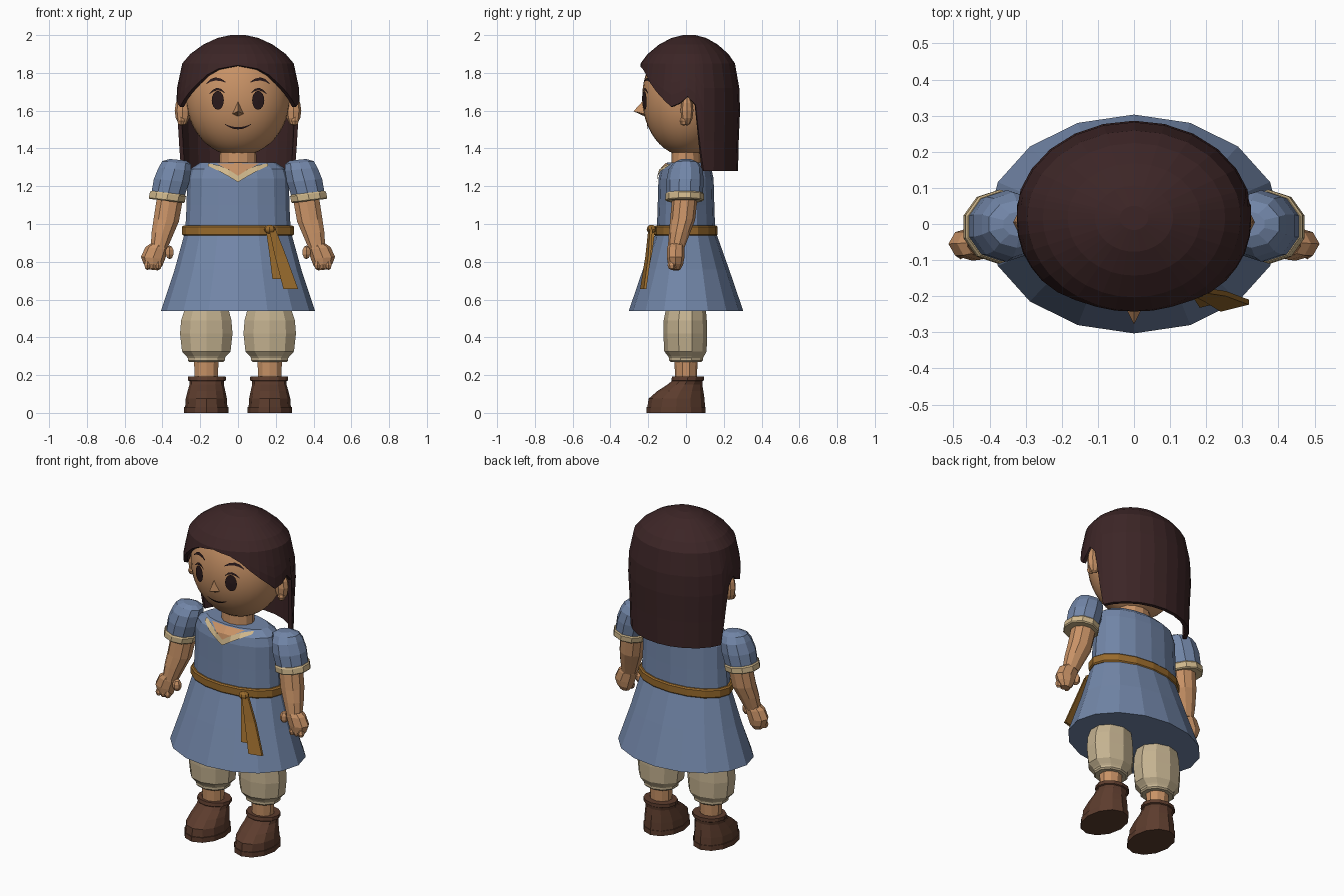
import bpy, bmesh, math
from mathutils import Vector


def material(name, r, g, b):
    m = bpy.data.materials.new(name)
    lin = [(c / 255 / 12.92) if c < 11 else ((c / 255 + 0.055) / 1.055) ** 2.4 for c in (r, g, b)]
    m.diffuse_color = (*lin, 1)
    return m


SKIN = material("skin", 200, 146, 102)
HAIR = material("dark_brown_hair", 60, 37, 38)
BLUE = material("blue_cloth", 114, 134, 168)
CREAM = material("cream_cloth", 196, 178, 144)
TRIM = material("pale_trim", 208, 184, 140)
LEATHER = material("tan_belt", 152, 106, 44)
BOOT = material("brown_boot", 92, 60, 45)
INK = material("face_ink", 42, 26, 28)


def interp(table, t):
    """Piecewise linear lookup in (key, values...) rows with rising keys."""
    for a, b in zip(table, table[1:]):
        if t <= b[0]:
            f = max(0, (t - a[0]) / (b[0] - a[0]))
            return [p + (q - p) * f for p, q in zip(a[1:], b[1:])]
    return list(table[-1][1:])


def make(name, verts, faces, mat, fix=True):
    me = bpy.data.meshes.new(name)
    me.from_pydata(verts, [], faces)
    if fix:
        bm = bmesh.new()
        bm.from_mesh(me)
        bmesh.ops.recalc_face_normals(bm, faces=bm.faces)
        bm.to_mesh(me)
        bm.free()
    me.materials.append(mat)
    ob = bpy.data.objects.new(name, me)
    bpy.context.collection.objects.link(ob)
    return ob


def loft(name, rings, mat, n=10, side=1, tilt=0.0):
    """Capped stack of horizontal ellipses: (z, centre x, centre y, radius x, radius y)."""
    verts, faces = [], []
    for z, cx, cy, rx, ry in rings:
        for i in range(n):
            a = 2 * math.pi * i / n
            dx = rx * math.sin(a)
            verts.append((side * (cx + dx), cy - ry * math.cos(a), z + tilt * dx))
    for r in range(len(rings) - 1):
        for i in range(n):
            j = (i + 1) % n
            faces.append((r * n + i, r * n + j, r * n + n + j, r * n + n + i))
    faces += [tuple(range(n)), tuple(range(len(verts) - n, len(verts)))]
    return make(name, verts, faces, mat)


def ball(name, loc, scale, mat, seg=10, rings=6):
    bm = bmesh.new()
    bmesh.ops.create_uvsphere(bm, u_segments=seg, v_segments=rings, radius=1)
    for v in bm.verts:
        v.co = Vector([c * s + o for c, s, o in zip(v.co, scale, loc)])
    me = bpy.data.meshes.new(name)
    bm.to_mesh(me)
    bm.free()
    me.materials.append(mat)
    ob = bpy.data.objects.new(name, me)
    bpy.context.collection.objects.link(ob)
    return ob


# Head
HC, HR = (0, 0, 1.67), (0.275, 0.232, 0.31)
head = ball("head", HC, HR, SKIN, 32, 24)
bpy.context.view_layer.objects.active = head
head.select_set(True)
bpy.ops.object.shade_smooth_by_angle(angle=math.radians(40))


def on_face(x, z, lift=0.007):
    k = 1 - (x / HR[0]) ** 2 - ((z - HC[2]) / HR[2]) ** 2
    return (x, -HR[1] * math.sqrt(max(k, 0)) - lift, z)


def face_stroke(name, pts, width):
    """Tapered painted line lying on the face."""
    verts, n = [], len(pts)
    for i, (x, z) in enumerate(pts):
        w = width * (0.25 + 0.75 * math.sin(math.pi * i / (n - 1))) / 2
        verts += [on_face(x, z + w), on_face(x, z - w)]
    return make(name, verts, [(2 * i, 2 * i + 1, 2 * i + 3, 2 * i + 2) for i in range(n - 1)], INK)


def eye(name, cx):
    verts = [on_face(cx, 1.655, 0.009)]
    for i in range(16):
        a = 2 * math.pi * i / 16
        verts.append(on_face(cx + 0.032 * math.sin(a), 1.655 + 0.05 * math.cos(a), 0.009))
    make(name, verts, [(0, 1 + i, 1 + (i + 1) % 16) for i in range(16)], INK)


# Facial features
for s, tag in ((1, "left"), (-1, "right")):
    eye(tag + "_eye", s * 0.107)
    face_stroke(tag + "_eyebrow", [(s * x, z) for x, z in
                ((0.065, 1.75), (0.09, 1.763), (0.12, 1.768), (0.145, 1.76), (0.168, 1.742))], 0.017)
    face_stroke(tag + "_eyelash", [(s * x, z) for x, z in
                ((0.072, 1.695), (0.09, 1.71), (0.11, 1.714), (0.13, 1.707), (0.15, 1.69))], 0.014)
    ball(tag + "_ear", (s * 0.293, 0.005, 1.6), (0.042, 0.034, 0.08), SKIN, 8, 6)
    ball(tag + "_earlobe", (s * 0.302, -0.012, 1.545), (0.022, 0.022, 0.025), SKIN, 6, 4)
face_stroke("mouth", [(0.068 * t / 4, 1.507 + 0.02 * (t / 4) ** 2) for t in range(-4, 5)], 0.012)
make("nose", [(0, -0.225, 1.655), (-0.032, -0.215, 1.582), (0.032, -0.215, 1.582),
              (0, -0.278, 1.597), (0, -0.215, 1.568)],
     [(0, 1, 3), (0, 3, 2), (1, 4, 3), (4, 2, 3), (0, 2, 4, 1)], SKIN)

# Hair: shell whose lower edge follows the hairline, ears and long back
EDGE = [(0, 1.84), (20, 1.822), (32, 1.79), (52, 1.70), (70, 1.62), (80, 1.64), (88, 1.675),
        (97, 1.63), (103, 1.40), (107, 1.28), (180, 1.28)]
SHAPE = [(1.28, 0.96), (1.45, 0.975), (1.6, 1.0), (1.72, 0.985), (1.85, 0.9), (1.9, 0.77),
         (1.95, 0.56), (1.985, 0.33), (2.0, 0.12)]
half = [0, 10, 20, 32, 42, 52, 61, 70, 80, 88, 97, 103, 107, 120, 135, 150, 165, 180]
angles = half + [360 - a for a in half[-2:0:-1]]
levels = [2.0, 1.985, 1.95, 1.9, 1.85, 1.72, 1.6, 1.44, 1.28]
verts, faces, m = [], [], len(angles)
for lv in levels:
    for a in angles:
        edge = interp(EDGE, min(a, 360 - a))[0]
        f = (2.0 - lv) / 0.15
        z = 2.0 - f * (2.0 - 1.85) if lv >= 1.85 else 1.85 + (edge - 1.85) * (1.85 - lv) / 0.57
        k = interp(SHAPE, z)[0]
        c = math.cos(math.radians(a))
        ry = 0.287 if c > 0 else 0.268
        verts.append((0.328 * k * math.sin(math.radians(a)), 0.018 - ry * k * c, z))
for r in range(len(levels) - 1):
    for i in range(m):
        j = (i + 1) % m
        faces.append((r * m + i, r * m + m + i, r * m + m + j, r * m + j))
faces.append(tuple(range(m)))
hair = make("hair", verts, faces, HAIR, fix=False)
sol = hair.modifiers.new("thickness", "SOLIDIFY")
sol.thickness, sol.offset = 0.022, -1

# Neck and dress
loft("neck", [(1.26, 0, 0, 0.1, 0.08), (1.42, 0, 0, 0.095, 0.075)], SKIN, 12)
loft("skirt", [(0.54, 0, 0, 0.408, 0.303), (0.76, 0, 0, 0.335, 0.228), (0.96, 0, 0, 0.28, 0.157)], BLUE, 16)
BODICE = [(0.95, 0.28, 0.155), (1.1, 0.272, 0.15), (1.24, 0.27, 0.146), (1.29, 0.255, 0.135),
          (1.325, 0.2, 0.1)]
loft("bodice", [(z, 0, 0, rx, ry) for z, rx, ry in BODICE], BLUE, 16)


def on_bodice(x, z, lift):
    rx, ry = interp(BODICE, z)
    return (x, -ry * math.sqrt(1 - (x / rx) ** 2) - lift, z)


# V neckline: skin inset with trim bands
make("neckline_skin", [on_bodice(x, z, 0.005) for x, z in
     ((-0.11, 1.32), (-0.05, 1.285), (0, 1.25), (0.05, 1.285), (0.11, 1.32), (0, 1.322), (0, 1.288))],
     [(0, 1, 6, 5), (1, 2, 6), (2, 3, 6), (3, 4, 5, 6)], SKIN)
for s, tag in ((1, "left"), (-1, "right")):
    line = ((0.0, 1.255, 1.222), (0.05, 1.288, 1.252), (0.1, 1.31, 1.28), (0.16, 1.322, 1.308))
    make(tag + "_neckline_trim", [on_bodice(s * x, z, 0.009) for x, hi, lo in line for z in (hi, lo)],
         [(2 * i, 2 * i + 1, 2 * i + 3, 2 * i + 2) for i in range(3)], TRIM)

# Belt, knot and hanging tails
loft("belt", [(0.938, 0, 0, 0.29, 0.163), (0.945, 0, 0, 0.297, 0.168), (0.985, 0, 0, 0.297, 0.168),
              (0.992, 0, 0, 0.288, 0.161)], LEATHER, 16)
ball("belt_knot", (0.168, -0.182, 0.972), (0.032, 0.026, 0.024), LEATHER, 8, 6)


def tail(name, rows):
    """Flat strip from rows of (left x, right x, y, z)."""
    verts = [(x, y + (x - l) * 0.25 + d, z) for l, r, y, z in rows
             for x, d in ((l, 0), (r, 0), (r, 0.014), (l, 0.014))]
    faces = [(0, 1, 2, 3), tuple(range(len(verts) - 4, len(verts)))]
    for k in range(len(rows) - 1):
        faces += [(4 * k + i, 4 * k + (i + 1) % 4, 4 * k + 4 + (i + 1) % 4, 4 * k + 4 + i) for i in range(4)]
    make(name, verts, faces, LEATHER)


tail("short_belt_tail", [(0.148, 0.18, -0.185, 0.97), (0.165, 0.215, -0.205, 0.85), (0.182, 0.23, -0.232, 0.71)])
tail("long_belt_tail", [(0.165, 0.2, -0.2, 0.97), (0.195, 0.255, -0.215, 0.83), (0.24, 0.318, -0.243, 0.657)])

# Limbs, mirrored left and right
for s, tag in ((1, "left"), (-1, "right")):
    loft(tag + "_sleeve", [(1.34, 0.318, 0, 0.045, 0.035), (1.325, 0.325, 0, 0.08, 0.066),
         (1.29, 0.335, -0.002, 0.09, 0.09), (1.23, 0.352, -0.005, 0.098, 0.099),
         (1.15, 0.372, -0.007, 0.092, 0.095)], BLUE, 10, s, 0.1)
    loft(tag + "_sleeve_cuff", [(1.165, 0.37, -0.007, 0.094, 0.097), (1.158, 0.371, -0.007, 0.1, 0.102),
         (1.128, 0.377, -0.008, 0.1, 0.102), (1.122, 0.378, -0.008, 0.094, 0.096)], TRIM, 10, s, 0.12)
    loft(tag + "_arm", [(1.15, 0.358, -0.005, 0.072, 0.068), (1.02, 0.38, -0.018, 0.07, 0.066),
         (0.95, 0.4, -0.035, 0.06, 0.056), (0.875, 0.418, -0.052, 0.046, 0.044)], SKIN, 10, s, 0.12)
    loft(tag + "_hand", [(0.892, 0.418, -0.052, 0.045, 0.042), (0.872, 0.43, -0.054, 0.06, 0.046),
         (0.82, 0.45, -0.055, 0.064, 0.046), (0.785, 0.45, -0.055, 0.05, 0.04),
         (0.757, 0.45, -0.053, 0.026, 0.022)], SKIN, 8, s, 0.1)
    ball(tag + "_thumb", (s * 0.362, -0.07, 0.85), (0.025, 0.028, 0.036), SKIN, 6, 5)
    for k in range(3):
        ball(tag + "_finger", (s * (0.42 + 0.03 * k), -0.076, 0.782), (0.018, 0.022, 0.026), SKIN, 6, 4)
    loft(tag + "_trouser", [(0.28, 0.168, 0, 0.095, 0.085), (0.3, 0.168, 0, 0.11, 0.095),
         (0.325, 0.168, -0.003, 0.135, 0.112), (0.42, 0.168, -0.004, 0.146, 0.116),
         (0.49, 0.168, -0.004, 0.14, 0.114), (0.56, 0.165, 0, 0.118, 0.104),
         (0.66, 0.16, 0, 0.11, 0.1)], CREAM, 10, s)
    loft(tag + "_trouser_cuff", [(0.27, 0.168, 0, 0.095, 0.082), (0.278, 0.168, 0, 0.103, 0.09),
         (0.302, 0.168, 0, 0.103, 0.09)], CREAM, 10, s)
    loft(tag + "_shin", [(0.16, 0.168, 0, 0.064, 0.056), (0.28, 0.168, 0, 0.068, 0.062)], SKIN, 10, s)
    loft(tag + "_boot_sole", [(0, 0.168, -0.053, 0.117, 0.157), (0.03, 0.168, -0.053, 0.117, 0.157)], BOOT, 12, s)
    loft(tag + "_boot", [(0.028, 0.168, -0.052, 0.112, 0.153), (0.075, 0.168, -0.05, 0.109, 0.148),
         (0.115, 0.167, -0.03, 0.1, 0.122), (0.15, 0.166, -0.006, 0.091, 0.092),
         (0.168, 0.166, 0.006, 0.092, 0.082), (0.172, 0.165, 0.008, 0.101, 0.086),
         (0.192, 0.165, 0.01, 0.1, 0.084)], BOOT, 12, s)
